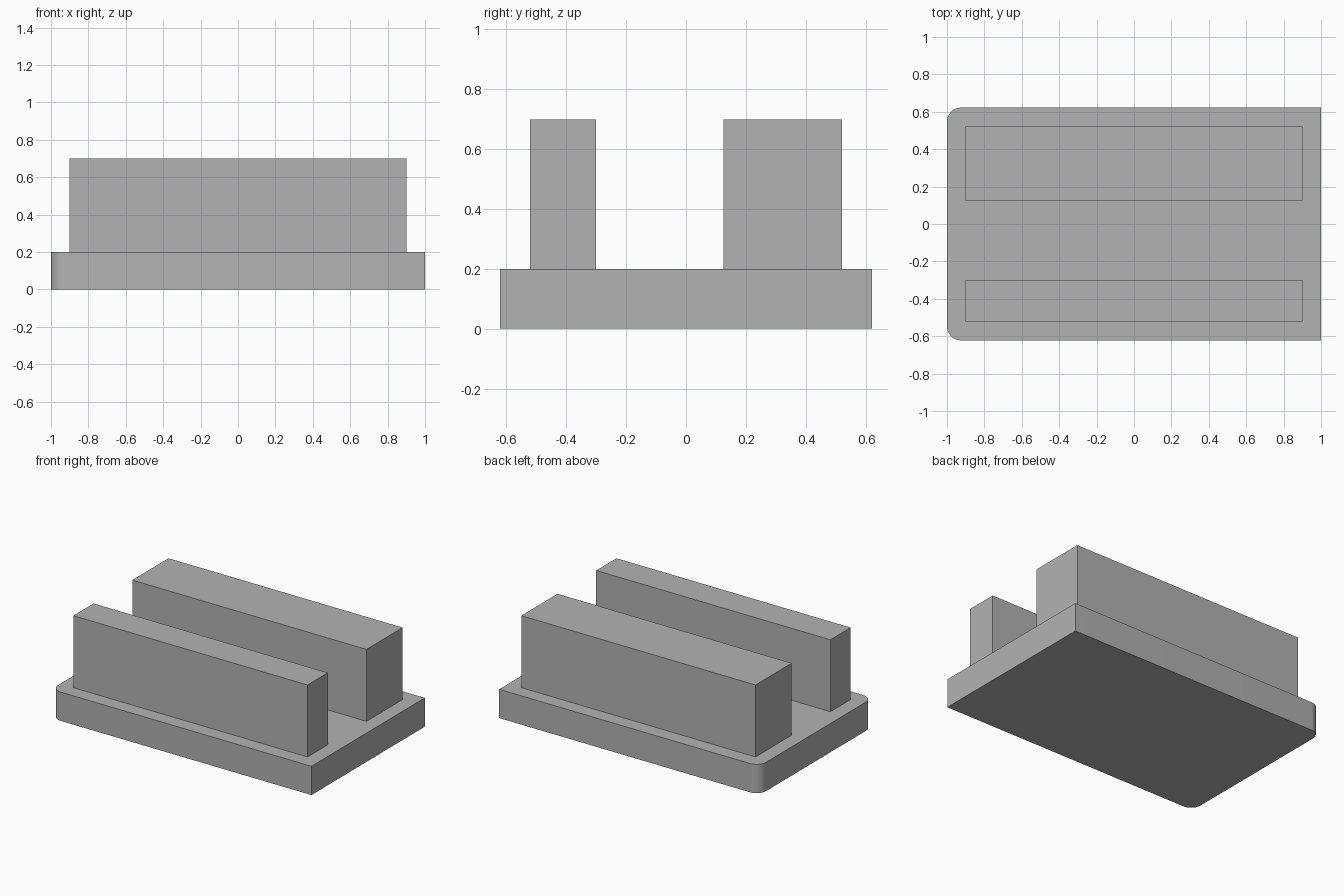
import bpy
import bmesh

cube = bpy.data.objects.get("Cube")
if cube:
    bpy.data.objects.remove(cube, do_unlink=True)

grey = bpy.data.materials.new("plain_grey")
grey.use_nodes = True
colour = (0.45, 0.45, 0.45, 1)
grey.diffuse_color = colour
grey.node_tree.nodes["Principled BSDF"].inputs["Base Color"].default_value = colour


def block(name, low, high, corner_radius=0):
    """Box between two corners; optionally round its upright edges on the -x end."""
    bm = bmesh.new()
    bmesh.ops.create_cube(bm, size=1)
    for v in bm.verts:
        v.co = [low[i] if v.co[i] < 0 else high[i] for i in range(3)]
    if corner_radius:
        edges = [e for e in bm.edges
                 if all(abs(v.co.x - low[0]) < 1e-4 for v in e.verts)
                 and abs(e.verts[0].co.z - e.verts[1].co.z) > 1e-4]
        bmesh.ops.bevel(bm, geom=edges, offset=corner_radius, segments=12,
                        profile=0.5, affect='EDGES')
    mesh = bpy.data.meshes.new(name)
    bm.to_mesh(mesh)
    bm.free()
    mesh.materials.append(grey)
    obj = bpy.data.objects.new(name, mesh)
    bpy.context.collection.objects.link(obj)
    return obj


# Base plate with two rounded corners on one end
base = block("base_plate", (-1, -0.622, 0), (1, 0.622, 0.2), corner_radius=0.075)
bpy.context.view_layer.objects.active = base
base.select_set(True)
bpy.ops.object.shade_smooth_by_angle()

# Two upright rails, the rear one thicker
block("front_rail", (-0.9, -0.522, 0.2), (0.9, -0.3, 0.7))
block("rear_rail", (-0.9, 0.125, 0.2), (0.9, 0.522, 0.7))
